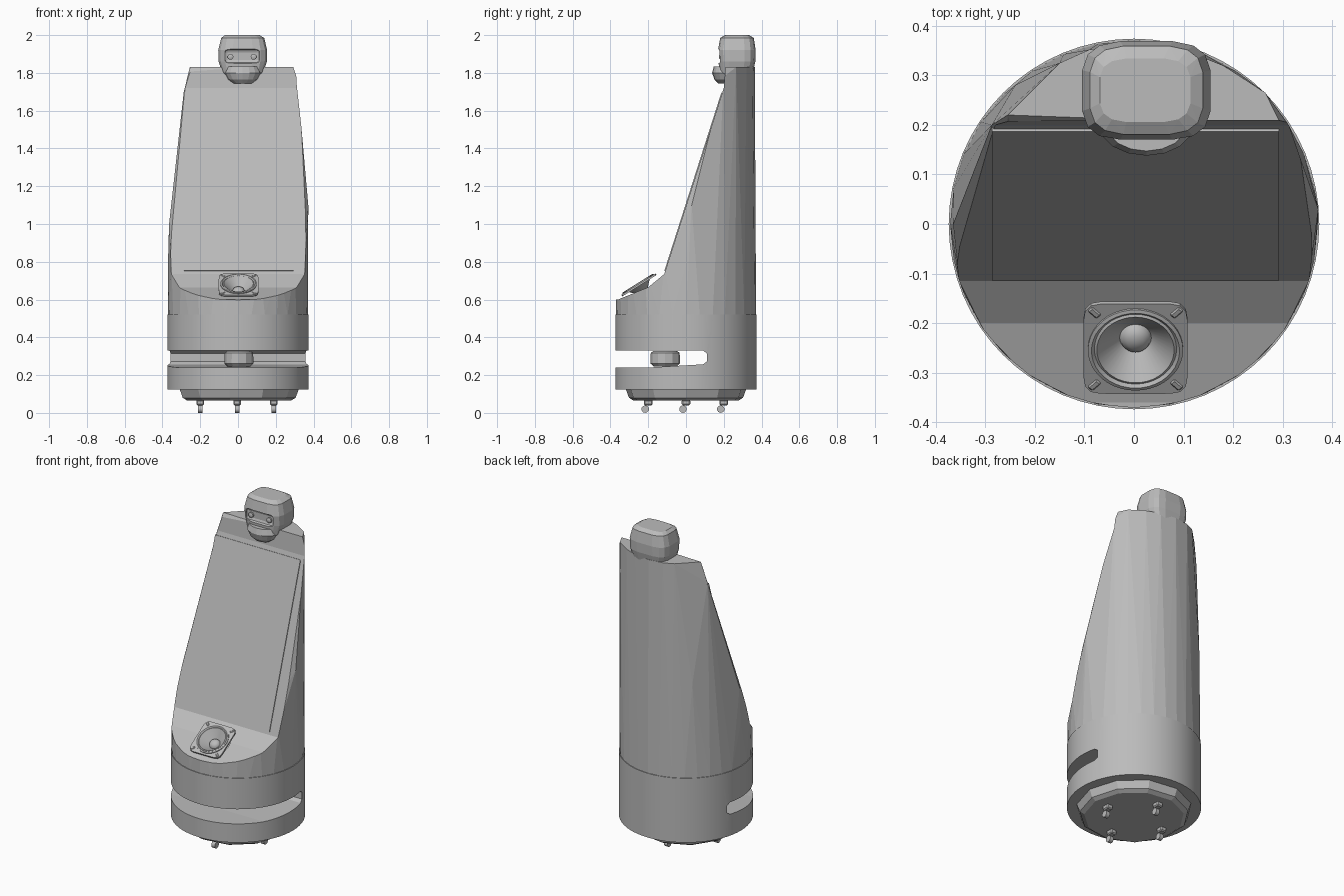
import bpy, bmesh, math
from mathutils import Matrix, Vector

if "Cube" in bpy.data.objects:
    bpy.data.objects.remove(bpy.data.objects["Cube"])

grey = bpy.data.materials.new("shell grey")
grey.diffuse_color = (0.5, 0.5, 0.5, 1)
grey.use_nodes = True
grey.node_tree.nodes["Principled BSDF"].inputs["Base Color"].default_value = grey.diffuse_color


def finish(name, bm, matrix=None, smooth=None):
    if matrix:
        bm.transform(matrix)
    bmesh.ops.recalc_face_normals(bm, faces=bm.faces)
    me = bpy.data.meshes.new(name)
    bm.to_mesh(me)
    bm.free()
    ob = bpy.data.objects.new(name, me)
    bpy.context.collection.objects.link(ob)
    me.materials.append(grey)
    if smooth:
        shade(ob, smooth)
    return ob


def activate(ob):
    for o in bpy.context.selected_objects:
        o.select_set(False)
    ob.select_set(True)
    bpy.context.view_layer.objects.active = ob


def shade(ob, angle):
    activate(ob)
    bpy.ops.object.shade_smooth_by_angle(angle=math.radians(angle))


def hull(name, pts, smooth=None):
    bm = bmesh.new()
    for p in pts:
        bm.verts.new(p)
    res = bmesh.ops.convex_hull(bm, input=bm.verts)
    bmesh.ops.delete(bm, geom=[v for v in bm.verts if not v.link_faces], context='VERTS')
    return finish(name, bm, smooth=smooth)


def prism(name, profile, half):
    """Side profile (y, z) extruded along x."""
    bm = bmesh.new()
    face = bm.faces.new([bm.verts.new((-half, y, z)) for y, z in profile])
    out = bmesh.ops.extrude_face_region(bm, geom=[face])
    bmesh.ops.translate(bm, vec=(2 * half, 0, 0),
                        verts=[v for v in out["geom"] if isinstance(v, bmesh.types.BMVert)])
    return finish(name, bm)


def lathe(name, profile, sides, matrix=None, smooth=35):
    """Profile (radius, height) spun about z; ends close on the axis."""
    bm = bmesh.new()
    rings = []
    for r, z in profile:
        n = sides if r > 0 else 1
        rings.append([bm.verts.new((r * math.cos(2 * math.pi * i / sides),
                                    r * math.sin(2 * math.pi * i / sides), z)) for i in range(n)])
    for a, b in zip(rings, rings[1:]):
        for i in range(sides):
            j = (i + 1) % sides
            loop = [a[i % len(a)], a[j % len(a)], b[j % len(b)], b[i % len(b)]]
            bm.faces.new(list(dict.fromkeys(loop)))
    return finish(name, bm, matrix, smooth)


def box(name, size, matrix, bevel=0.0, segments=2, smooth=None):
    bm = bmesh.new()
    bmesh.ops.create_cube(bm, size=1, matrix=Matrix.Diagonal((*size, 1)))
    if bevel:
        bmesh.ops.bevel(bm, geom=bm.edges[:], offset=bevel, segments=segments,
                        profile=0.5, affect='EDGES')
    return finish(name, bm, matrix, smooth)


def boolean(ob, cutter, operation):
    m = ob.modifiers.new("cut", 'BOOLEAN')
    m.operation, m.object, m.solver = operation, cutter, 'EXACT'
    activate(ob)
    bpy.ops.object.modifier_apply(modifier=m.name)
    bpy.data.objects.remove(cutter)


def ring(r, z, n, keep=lambda x, y: True):
    pts = [(r * math.cos(2 * math.pi * i / n), r * math.sin(2 * math.pi * i / n), z) for i in range(n)]
    return [p for p in pts if keep(p[0], p[1])]


T = Matrix.Translation
tilt = T((0.003, -0.25, 0.678)) @ Matrix.Rotation(math.radians(32), 4, 'X')

# Drum base with a scanner slot
base = lathe("base_drum", [(0, 0.125), (0.374, 0.125), (0.374, 0.52), (0, 0.52)], 64)
slot = prism("slot_cutter", [(-0.5, 0.33), (0.09, 0.33), (0.11, 0.315), (0.11, 0.272),
                             (0.09, 0.257), (-0.2, 0.24), (-0.5, 0.24)], 0.6)
boolean(base, slot, 'DIFFERENCE')
shade(base, 30)

# Faceted tower: round at the foot, narrower polygon at the top
top = [(-0.255, 0.22), (-0.15, 0.325), (-0.09, 0.352), (0, 0.364), (0.1, 0.352),
       (0.18, 0.32), (0.265, 0.265), (0.297, 0.2)]
pts = ring(0.371, 0.52, 32) + ring(0.371, 0.78, 20, lambda x, y: y < 0.05)
pts += [(x, y, 1.83) for x, y in top]
pts += [(-0.365, 0.0, 1.0), (0.372, 0.03, 1.1), (-0.287, 0.2, 1.7), (0.312, 0.2, 1.78),
        (-0.24, 0.28, 1.1), (0.27, 0.255, 1.3)]
tower = hull("tower_body", pts)
side = prism("tower_profile", [(-0.5, 0.51), (-0.5, 0.585), (-0.36, 0.6), (-0.2, 0.665), (-0.115, 0.735),
                               (0.2, 1.72), (0.215, 1.9), (0.5, 1.9), (0.5, 0.51)], 0.6)
boolean(tower, side, 'INTERSECT')
well = lathe("speaker_well", [(0, -0.07), (0.092, -0.07), (0.092, 0.05), (0, 0.05)], 32, tilt)
boolean(tower, well, 'DIFFERENCE')

# Sloping display plate
bm = bmesh.new()
bmesh.ops.create_cube(bm, size=1, matrix=Matrix.Diagonal((0.58, 0.016, 0.99, 1)))
slope = math.atan2(0.315, 0.985)
finish("display_panel", bm, T((0.003, 0.044, 1.222)) @ Matrix.Rotation(-slope, 4, 'X'))

# Speaker: rounded square frame, raised rim, cone and dome
bm = bmesh.new()
loops = []
for z, hole in ((0.004, False), (0.004, True), (-0.006, True), (-0.006, False)):
    loop = []
    for i in range(48):
        a = 2 * math.pi * (i + 0.5) / 48
        c, s = math.cos(a), math.sin(a)
        r = 0.09 if hole else 1 / (abs(c / 0.105) ** 8 + abs(s / 0.107) ** 8) ** 0.125
        loop.append(bm.verts.new((r * c, r * s, z)))
    loops.append(loop)
for k in range(4):
    a, b = loops[k], loops[(k + 1) % 4]
    for i in range(48):
        j = (i + 1) % 48
        bm.faces.new((a[i], a[j], b[j], b[i]))
finish("speaker_frame", bm, tilt, 35)
lathe("speaker_cone", [(0.096, 0.0), (0.096, 0.009), (0.089, 0.011), (0.083, 0.005), (0.078, 0.008),
                       (0.032, -0.038), (0.028, -0.028), (0.016, -0.02), (0, -0.017)], 40, tilt, 40)
for sx in (-1, 1):
    for sy in (-1, 1):
        turn = Matrix.Rotation(sx * sy * math.pi / 4, 4, 'Z')
        box("speaker_bolt", (0.026, 0.014, 0.008),
            tilt @ T((sx * 0.083, sy * 0.086, 0.003)) @ turn, 0.003, 1)

# Scanner puck inside the slot
puck = T((0.005, -0.11, 0)) @ Matrix.Diagonal((1, 1.02, 1, 1))
lathe("scanner", [(0, 0.245), (0.06, 0.245), (0.077, 0.262), (0.075, 0.318), (0.06, 0.328), (0, 0.328)],
      12, puck, 20)

# Head: rounded faceted shell with a chin pushed forward
head = []
for z, x0, x1, y0, y1 in ((2.0, -0.07, 0.115, 0.205, 0.335), (1.985, -0.09, 0.14, 0.18, 0.36),
                          (1.92, -0.106, 0.156, 0.168, 0.37), (1.86, -0.104, 0.154, 0.172, 0.368),
                          (1.80, -0.085, 0.135, 0.175, 0.355), (1.765, -0.04, 0.09, 0.19, 0.32)):
    for i in range(16):
        a = 2 * math.pi * (i + 0.5) / 16
        c, s = math.cos(a), math.sin(a)
        p = [math.copysign(abs(v) ** 0.55, v) for v in (c, s)]
        head.append(((x0 + x1) / 2 + p[0] * (x1 - x0) / 2, (y0 + y1) / 2 + p[1] * (y1 - y0) / 2, z))
shell = hull("head_shell", head)
visor = box("visor_cutter", (0.19, 0.05, 0.075), T((0.022, 0.165, 1.888)), 0.018, 2)
boolean(shell, visor, 'DIFFERENCE')
chin = [(0.025 + 0.095 * math.cos(t) * w, 0.2 - 0.062 * math.sin(t) * w, z)
        for z, w in ((1.745, 0.5), (1.765, 0.8), (1.80, 1.0), (1.835, 0.85))
        for t in [math.pi * k / 8 for k in range(9)]]
chin += [(x, 0.28, z) for x in (-0.04, 0.09) for z in (1.745, 1.83)]
hull("head_chin", chin)
for x in (-0.04, 0.083):
    lathe("eye", [(0, -0.006), (0.016, -0.006), (0.016, 0.008), (0.008, 0.012), (0, 0.012)], 10,
          T((x, 0.188, 1.885)) @ Matrix.Rotation(math.pi / 2, 4, 'X'), 30)

# Low-sided undercarriage and four castors
lathe("undercarriage", [(0, 0.065), (0.28, 0.065), (0.305, 0.08), (0.322, 0.126), (0, 0.126)], 11, None, 15)
for x, y in ((-0.2, 0), (0.19, 0), (-0.005, -0.2), (-0.005, 0.2)):
    box("castor_fork", (0.04, 0.045, 0.03), T((x, y, 0.055)), 0.006, 1)
    lathe("castor_wheel", [(0, -0.012), (0.02, -0.012), (0.02, 0.012), (0, 0.012)], 10,
          T((x, y - 0.016, 0.02)) @ Matrix.Rotation(math.pi / 2, 4, 'Y'), 40)
